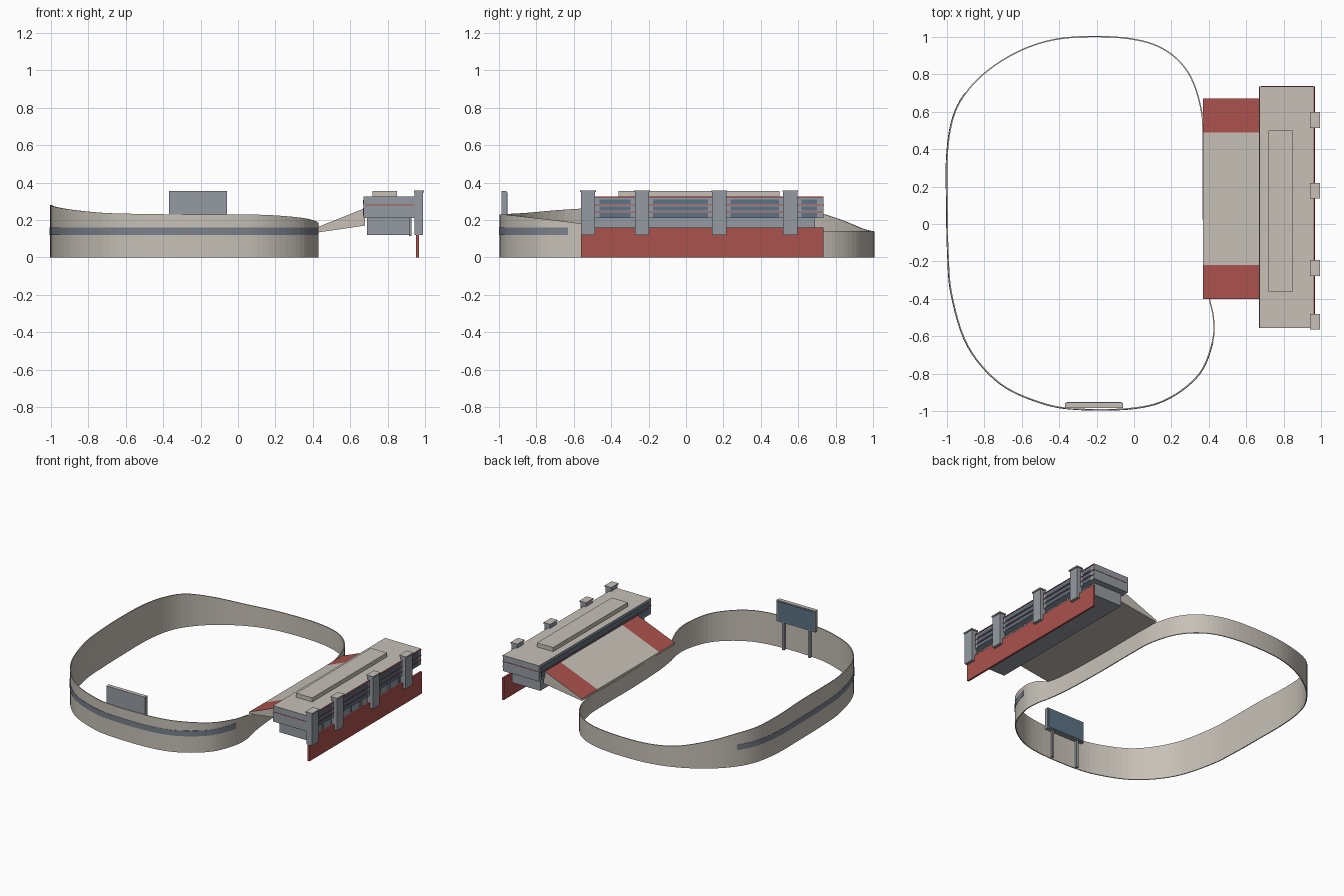
import bpy, bmesh
from mathutils import Vector

cube = bpy.data.objects.get("Cube")
if cube:
    bpy.data.objects.remove(cube, do_unlink=True)


def material(name, rgb):
    m = bpy.data.materials.new(name)
    m.use_nodes = True
    col = (*rgb, 1)
    m.diffuse_color = col
    m.node_tree.nodes["Principled BSDF"].inputs["Base Color"].default_value = col
    return m


BEIGE = material("warm concrete", (.57, .53, .47))
GREY = material("cool grey", (.30, .33, .36))
SLATE = material("slate stripe", (.19, .22, .26))
BLUE = material("window blue", (.11, .17, .24))
RED = material("brick red", (.41, .085, .075))


def finish(name, bm, mats, rule=None):
    bmesh.ops.recalc_face_normals(bm, faces=bm.faces)
    if rule:
        for f in bm.faces:
            f.material_index = rule(f)
    me = bpy.data.meshes.new(name)
    bm.to_mesh(me)
    bm.free()
    for m in mats:
        me.materials.append(m)
    ob = bpy.data.objects.new(name, me)
    bpy.context.collection.objects.link(ob)
    return ob


def box(name, x, y, z, mat, top=None):
    """Box from ranges; upward faces may take a second colour."""
    bm = bmesh.new()
    bmesh.ops.create_cube(bm, size=1)
    for v in bm.verts:
        v.co = [r[0] if c < 0 else r[1] for c, r in zip(v.co, (x, y, z))]
    if top:
        return finish(name, bm, [mat, top], lambda f: int(f.normal.z > .5))
    return finish(name, bm, [mat])


def around(c, half):
    return (c - half, c + half)


# Enclosure outline: x, y and wall height, counter-clockwise from the back corner
OUTLINE = [Vector(p) for p in (
    (-.9, .7, .24), (-.97, .56, .255), (-1, .36, .27), (-1, .1, .28), (-.995, -.15, .278),
    (-.975, -.38, .27), (-.89, -.65, .255), (-.72, -.85, .238), (-.5, -.955, .232),
    (-.3, -.99, .23), (0, -.985, .23), (.19, -.93, .225), (.35, -.8, .21),
    (.42, -.63, .19), (.425, -.5, .17), (.4, -.38, .13), (.38, -.2, .125),
    (.37, .1, .125), (.37, .4, .125), (.36, .61, .135), (.29, .81, .14),
    (.15, .94, .14), (-.06, .996, .14), (-.36, .996, .14), (-.58, .94, .155), (-.77, .83, .2))]
STRIPE_SPANS, STEPS = 13, 6


def sample_outline():
    n, out = len(OUTLINE), []
    for i in range(n):
        a, b, c, d = (OUTLINE[(i + k) % n] for k in (-1, 0, 1, 2))
        for s in range(STEPS):
            t = s / STEPS
            out.append(b + (c - a) * t / 2 + (a * 2 - b * 5 + c * 4 - d) * t**2 / 2
                       + (b * 3 - a - c * 3 + d) * t**3 / 2)
    return out


PATH = sample_outline()


def ribbon(name, count, inner, outer, low, high, mat, closed):
    """Thin upright band swept along the outline; high=None follows its height."""
    bm, rings = bmesh.new(), []
    for i in range(count):
        p = PATH[i]
        tangent = PATH[(i + 1) % len(PATH)] - PATH[i - 1]
        side = Vector((tangent.y, -tangent.x, 0)).normalized()
        top = high or p.z
        rings.append([bm.verts.new((p.x + side.x * o, p.y + side.y * o, z))
                      for o, z in ((inner, low), (outer, low), (outer, top), (inner, top))])
    for i in range(count if closed else count - 1):
        a, b = rings[i], rings[(i + 1) % count]
        for k in range(4):
            j = (k + 1) % 4
            bm.faces.new((a[k], a[j], b[j], b[k]))
    if not closed:
        bm.faces.new(rings[0])
        bm.faces.new(rings[-1])
    return finish(name, bm, [mat])


ribbon("enclosure_wall", len(PATH), -.004, .003, 0, None, BEIGE, True)
ribbon("wall_stripe", STRIPE_SPANS * STEPS + 1, .002, .005, .12, .16, SLATE, False)

# Sloping seating deck with coloured end blocks
bm = bmesh.new()
profile = ((.37, .125), (.68, .17), (.68, .264), (.37, .14))
sections = [[bm.verts.new((x, y, z)) for x, z in profile] for y in (-.4, -.22, .49, .67)]
for a, b in zip(sections, sections[1:]):
    for k in range(4):
        j = (k + 1) % 4
        bm.faces.new((a[k], a[j], b[j], b[k]))
bm.faces.new(sections[0])
bm.faces.new(sections[-1])
finish("seating_deck", bm, [BEIGE, RED],
       lambda f: int(f.normal.z > .5 and not -.2 < f.calc_center_median().y < .4))

# Grandstand building
ENDS = (-.555, .735)
box("lower_storey", (.69, .92), (-.51, .69), (.12, .215), GREY)
box("upper_storey", (.67, .96), ENDS, (.21, .325), GREY, BEIGE)
box("roof_ridge", (.72, .85), (-.36, .5), (.32, .355), BEIGE)
box("street_wall", (.953, .967), (-.56, .735), (0, .16), RED)
for i in range(11):
    box("lower_rib", (.915, .928), around(-.46 + i * .11, .006), (.115, .213), GREY)

# Pillars with caps on the street side
PILLARS = (-.523, -.235, .178, .556)
for y in PILLARS:
    box("pillar", (.945, .988), around(y, .038), (.12, .35), GREY)
    box("pillar_cap", (.94, .994), around(y, .042), (.348, .358), GREY, BEIGE)

# Window bands and red trim lines on the street face
BAYS = list(zip(PILLARS, PILLARS[1:] + (ENDS[1],)))
for z in (.225, .261, .297):
    for a, b in BAYS:
        gap = .06 if b in PILLARS else .035
        box("street_window", (.958, .963), (a + .06, b - gap), around(z, .011), BLUE)
for z in (.243, .279, .319):
    box("street_trim", (.958, .964), ENDS, around(z, .003), RED)

# Trim on the end faces, windows above the deck
for y in ENDS:
    box("end_trim", (.68, .96), around(y, .002), around(.28, .002), RED)
box("deck_window", (.667, .672), (-.53, .71), (.282, .308), BLUE)
box("deck_window_low", (.667, .672), (-.53, .71), (.225, .265), BLUE)
box("deck_trim", (.667, .672), ENDS, around(.273, .002), RED)

# Scoreboard on two posts
box("scoreboard", (-.37, -.06), (-.985, -.957), (.2, .355), GREY, BEIGE)
box("scoreboard_screen", (-.362, -.068), (-.958, -.953), (.208, .347), BLUE)
for x in (-.32, -.11):
    box("scoreboard_post", around(x, .008), around(-.968, .008), (0, .21), GREY)
